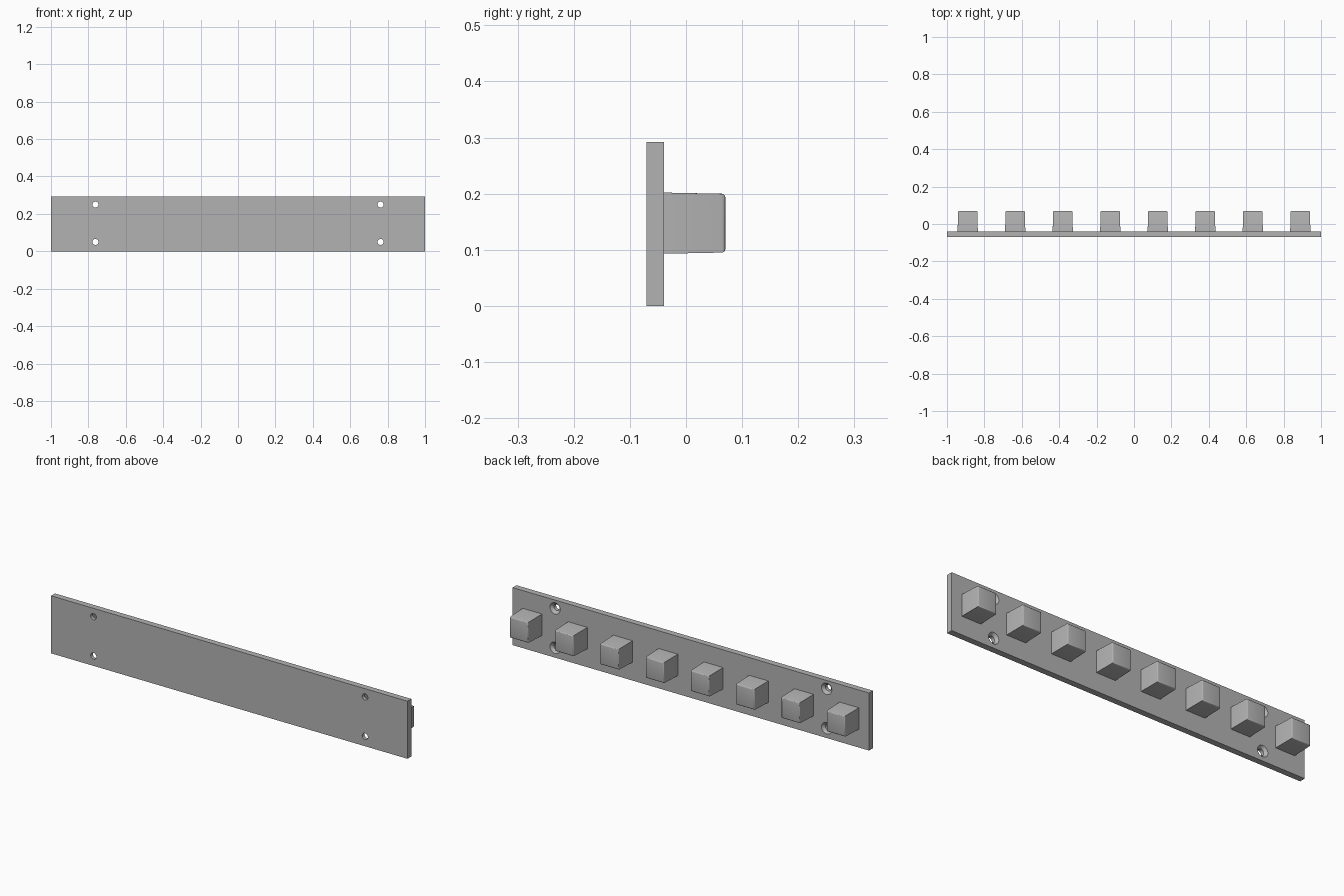
import bpy, bmesh
from math import pi
from mathutils import Vector, Matrix

cube = bpy.data.objects.get("Cube")
if cube:
    bpy.data.objects.remove(cube, do_unlink=True)

grey = bpy.data.materials.new("plain_grey")
grey.use_nodes = True
grey.diffuse_color = (0.45, 0.45, 0.45, 1)
grey.node_tree.nodes["Principled BSDF"].inputs["Base Color"].default_value = (0.45, 0.45, 0.45, 1)

PLATE_FRONT, PLATE_BACK, BLOCK_END = -0.07, -0.039, 0.07
HEIGHT = 0.292


def add_object(name, bm):
    bmesh.ops.recalc_face_normals(bm, faces=bm.faces)
    mesh = bpy.data.meshes.new(name)
    bm.to_mesh(mesh)
    bm.free()
    mesh.materials.append(grey)
    obj = bpy.data.objects.new(name, mesh)
    bpy.context.collection.objects.link(obj)
    return obj


def box(low, high):
    bm = bmesh.new()
    low, high = Vector(low), Vector(high)
    size = high - low
    bmesh.ops.create_cube(bm, size=1, matrix=Matrix.Translation((low + high) / 2) @ Matrix.Diagonal((*size, 1)))
    return bm


# Long flat mounting plate
plate = add_object("mounting_plate", box((-1, PLATE_FRONT, 0), (1, PLATE_BACK, HEIGHT)))

# Countersunk screw holes: one revolved cutter per hole
profile = [(0, -0.09), (0.016, -0.09), (0.016, -0.052), (0.029, PLATE_BACK), (0.029, -0.02), (0, -0.02)]
cutter_bm = bmesh.new()
for x in (-0.762, 0.762):
    for z in (0.05, 0.25):
        verts = [cutter_bm.verts.new((x + r, y, z)) for r, y in profile]
        edges = [cutter_bm.edges.new(pair) for pair in zip(verts, verts[1:])]
        bmesh.ops.spin(cutter_bm, geom=verts + edges, cent=(x, 0, z), axis=(0, 1, 0), angle=2 * pi, steps=32)
bmesh.ops.remove_doubles(cutter_bm, verts=cutter_bm.verts, dist=0.0001)
cutter = add_object("screw_hole_cutter", cutter_bm)
cutter.hide_render = True
cutter.hide_set(True)
cut = plate.modifiers.new("screw_holes", 'BOOLEAN')
cut.operation = 'DIFFERENCE'
cut.solver = 'EXACT'
cut.object = cutter

# Row of eight slightly tapered blocks with softened outer edges
for i in range(8):
    x = (i - 3.5) * 0.254
    bm = box((x - 0.054, PLATE_BACK - 0.002, 0.093), (x + 0.054, BLOCK_END, 0.202))
    centre = Vector((x, 0, 0.1475))
    outer = [v for v in bm.verts if v.co.y > 0]
    for v in outer:
        v.co.x = centre.x + (v.co.x - centre.x) * 0.96
        v.co.z = centre.z + (v.co.z - centre.z) * 0.96
    rim = [e for e in bm.edges if all(v.co.y > 0 for v in e.verts)]
    bmesh.ops.bevel(bm, geom=rim, offset=0.006, segments=3, profile=0.5, affect='EDGES')
    add_object(f"block_{i + 1}", bm)

# Smooth the round surfaces while keeping corners crisp
for obj in bpy.context.collection.objects:
    if obj.name.startswith("block_") or obj is plate:
        bpy.ops.object.select_all(action='DESELECT')
        obj.select_set(True)
        bpy.context.view_layer.objects.active = obj
        bpy.ops.object.shade_smooth_by_angle(angle=pi / 6)
